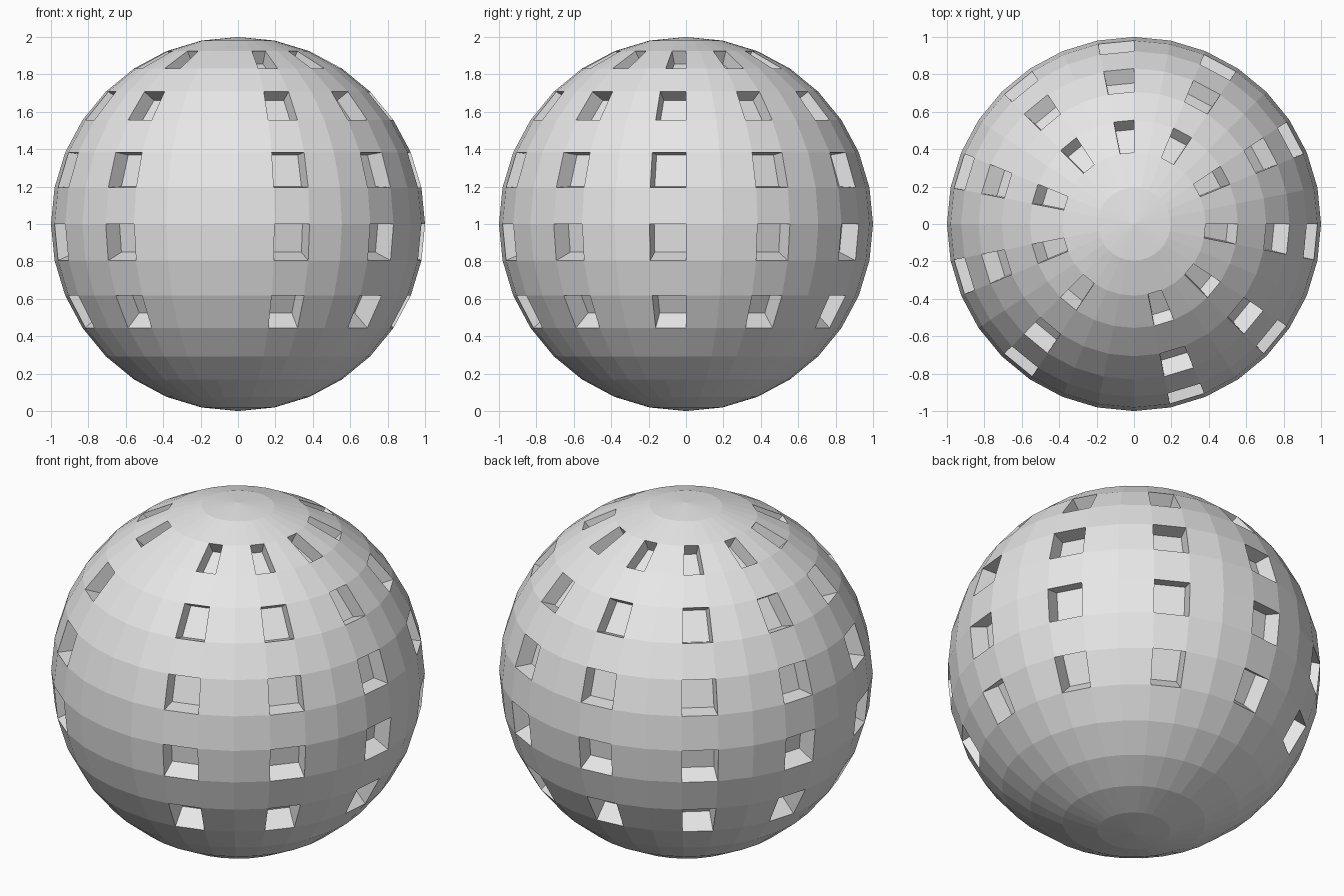
import bpy, bmesh, math
from mathutils import Vector

cube = bpy.data.objects.get("Cube")
if cube:
    bpy.data.objects.remove(cube, do_unlink=True)

SEGMENTS, RINGS = 32, 16
WINDOW_COLUMNS = {2, 5, 8, 11, 14, 17, 20, 25, 28, 31}
WINDOW_BANDS = {2, 4, 6, 8, 10}     # counted down from the top pole
FLOOR_SCALE = 0.9

# Plain grey material
grey = bpy.data.materials.new("light grey")
grey.use_nodes = True
colour = (0.8, 0.8, 0.8, 1)
grey.diffuse_color = colour
grey.node_tree.nodes["Principled BSDF"].inputs["Base Color"].default_value = colour


def is_window(face):
    """Pick a sphere face by its column around z and its band below the pole."""
    c = face.calc_center_median()
    column = int((math.atan2(c.y, c.x) % math.tau) / math.tau * SEGMENTS)
    band = int(c.angle(Vector((0, 0, 1))) / math.pi * RINGS)
    return column in WINDOW_COLUMNS and band in WINDOW_BANDS


# Faceted ball shell
bm = bmesh.new()
bmesh.ops.create_uvsphere(bm, u_segments=SEGMENTS, v_segments=RINGS, radius=1)

# Window recesses: all floors shrink together toward their common centre
windows = [f for f in bm.faces if is_window(f)]
pivot = sum((f.calc_center_median() for f in windows), Vector()) / len(windows)
floors = bmesh.ops.extrude_discrete_faces(bm, faces=windows)["faces"]
for v in {v for f in floors for v in f.verts}:
    v.co = pivot + (v.co - pivot) * FLOOR_SCALE

bmesh.ops.translate(bm, verts=bm.verts, vec=(0, 0, 1))
mesh = bpy.data.meshes.new("windowed_ball")
bm.to_mesh(mesh)
bm.free()
mesh.materials.append(grey)
ball = bpy.data.objects.new("windowed_ball", mesh)
bpy.context.collection.objects.link(ball)
